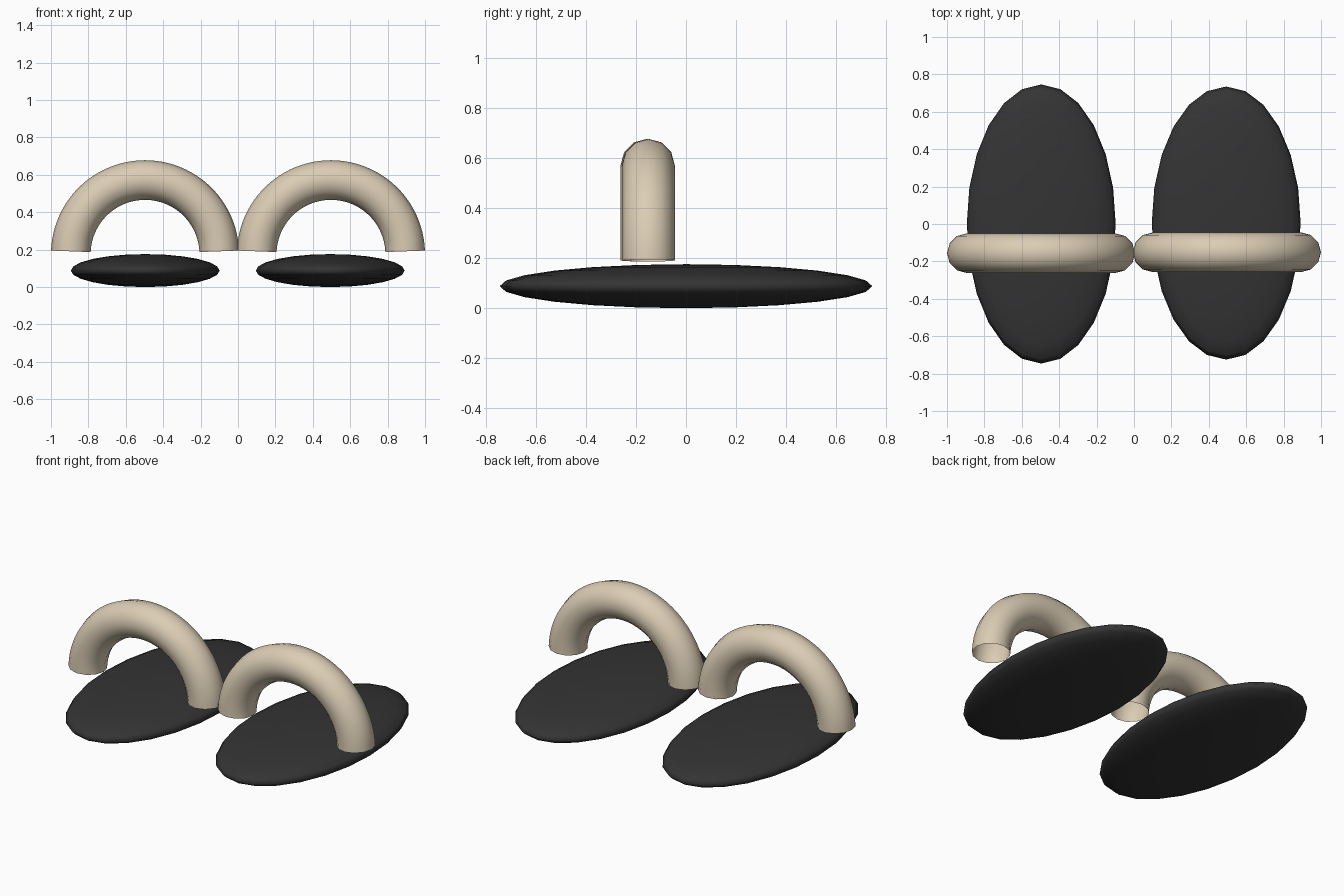
import bpy, bmesh, math
from mathutils import Matrix, Vector

if "Cube" in bpy.data.objects:
    bpy.data.objects.remove(bpy.data.objects["Cube"])


def material(name, color):
    mat = bpy.data.materials.new(name)
    mat.diffuse_color = (*color, 1)
    mat.use_nodes = True
    mat.node_tree.nodes["Principled BSDF"].inputs["Base Color"].default_value = mat.diffuse_color
    return mat


charcoal = material("charcoal", (0.034, 0.034, 0.034))
sand = material("sand", (0.71, 0.61, 0.46))


def finish(name, bm, mat, location):
    bmesh.ops.recalc_face_normals(bm, faces=bm.faces)
    for face in bm.faces:
        face.smooth = True
    mesh = bpy.data.meshes.new(name)
    bm.to_mesh(mesh)
    bm.free()
    mesh.materials.append(mat)
    obj = bpy.data.objects.new(name, mesh)
    obj.location = location
    bpy.context.collection.objects.link(obj)


# Flattened ellipsoid sole
def sole(name, x, y, length):
    bm = bmesh.new()
    bmesh.ops.create_uvsphere(bm, u_segments=24, v_segments=12, radius=1,
                              matrix=Matrix.Diagonal((0.398, length, 0.088, 1)))
    finish(name, bm, charcoal, (x, y, 0.088))


# Open-ended arched tube, slightly less than a half turn
def strap(name, x, y, major=0.397, minor=0.106, sides=12, steps=48):
    bm = bmesh.new()
    trim = math.radians(2.3)
    rings = []
    for i in range(steps + 1):
        a = trim + (math.pi - 2 * trim) * i / steps
        ring = []
        for j in range(sides):
            b = 2 * math.pi * j / sides
            r = major + minor * math.cos(b)
            ring.append(bm.verts.new(Vector((r * math.cos(a), minor * math.sin(b), r * math.sin(a)))))
        rings.append(ring)
    for p, q in zip(rings, rings[1:]):
        for j in range(sides):
            k = (j + 1) % sides
            bm.faces.new((p[j], p[k], q[k], q[j]))
    finish(name, bm, sand, (x, y, 0.175))


# Left and right pair
sole("left_sole", -0.496, 0, 0.746)
sole("right_sole", 0.493, 0.005, 0.73)
strap("left_strap", -0.497, -0.156)
strap("right_strap", 0.497, -0.151)
